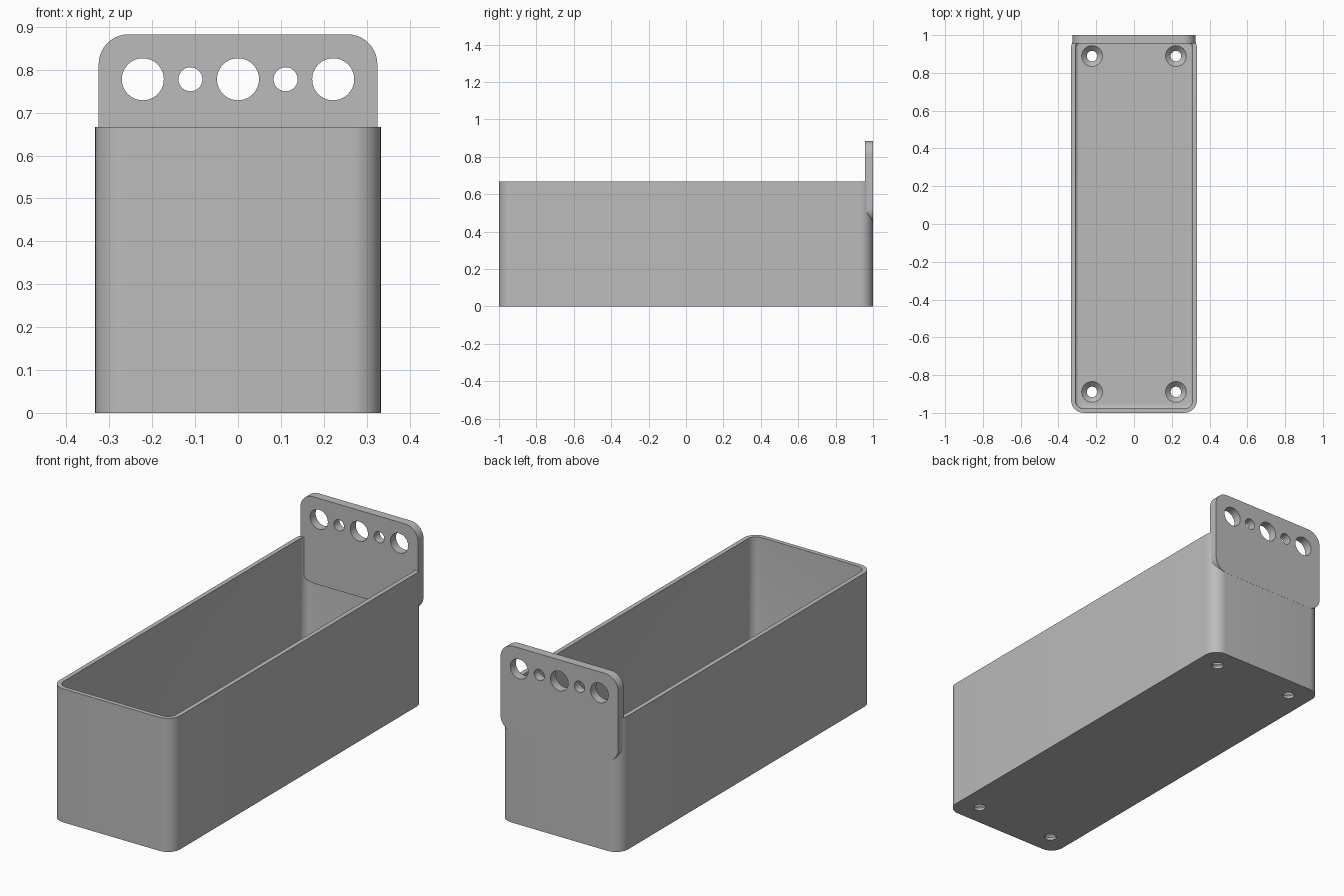
import bpy, bmesh, math

if "Cube" in bpy.data.objects:
    bpy.data.objects.remove(bpy.data.objects["Cube"])

grey = bpy.data.materials.new("plain grey")
grey.diffuse_color = (0.5, 0.5, 0.5, 1)
grey.use_nodes = True
grey.node_tree.nodes["Principled BSDF"].inputs["Base Color"].default_value = grey.diffuse_color


def rounded_rect(hx, hy, r, steps=10):
    """Counter-clockwise outline of a rounded rectangle."""
    pts = []
    for k, (sx, sy) in enumerate([(1, 1), (-1, 1), (-1, -1), (1, -1)]):
        for i in range(steps + 1):
            a = math.pi / 2 * (k + i / steps)
            pts.append((sx * (hx - r) + r * math.cos(a), sy * (hy - r) + r * math.sin(a)))
    return pts


def loft(name, rings):
    """Join successive closed rings of points and cap both ends."""
    bm = bmesh.new()
    loops = [[bm.verts.new(p) for p in ring] for ring in rings]
    for a, b in zip(loops, loops[1:]):
        for i in range(len(a)):
            j = (i + 1) % len(a)
            bm.faces.new((a[i], a[j], b[j], b[i]))
    bm.faces.new(loops[0][::-1])
    bm.faces.new(loops[-1])
    bmesh.ops.recalc_face_normals(bm, faces=bm.faces)
    me = bpy.data.meshes.new(name)
    bm.to_mesh(me)
    bm.free()
    ob = bpy.data.objects.new(name, me)
    bpy.context.collection.objects.link(ob)
    me.materials.append(grey)
    return ob


def circle(r, n=40):
    return [(r * math.cos(math.tau * i / n), r * math.sin(math.tau * i / n)) for i in range(n)]


def cut(target, cutters):
    for c in cutters:
        m = target.modifiers.new("hole", "BOOLEAN")
        m.operation, m.solver, m.object = "DIFFERENCE", "EXACT", c
    bpy.context.view_layer.objects.active = target
    for m in list(target.modifiers):
        bpy.ops.object.modifier_apply(modifier=m.name)
    for c in cutters:
        bpy.data.objects.remove(c)


def smooth(ob):
    bpy.ops.object.select_all(action="DESELECT")
    ob.select_set(True)
    bpy.context.view_layer.objects.active = ob
    bpy.ops.object.shade_smooth_by_angle(angle=math.radians(30))


# Open bin: outer wall, rim, inner wall, small fillet down to the floor
H, R, WALL, FLOOR, FIL = 0.667, 0.067, 0.022, 0.04, 0.018
section = [(0, 0), (0, H), (WALL, H)]
for i in range(6):
    a = math.pi / 2 * i / 5
    section.append((WALL + FIL * (1 - math.cos(a)), FLOOR + FIL * (1 - math.sin(a))))
box = loft("bin", [[(x, y, z) for x, y in rounded_rect(0.333 - d, 0.9995 - d, R - d)]
                   for d, z in section])

# Countersunk screw holes in the floor
screws = []
for sx in (-1, 1):
    for sy in (-1, 1):
        prof = [(0.028, -0.05), (0.028, FLOOR - 0.027), (0.055, FLOOR), (0.055, FLOOR + 0.02)]
        screws.append(loft("screw_cutter", [[(x + sx * 0.222, y + sy * 0.889, z)
                                             for x, y in circle(r)] for r, z in prof]))
cut(box, screws)
smooth(box)

# Rounded hanging plate at the back, with a row of five holes
plate = loft("hanging_plate", [[(x, y, z + 0.667) for x, z in rounded_rect(0.325, 0.216, 0.07)]
                               for y in (0.956, 1.0)])
holes = [loft("plate_cutter", [[(x + cx, y, z + 0.778) for x, z in circle(r)] for y in (0.9, 1.1)])
         for cx, r in [(-0.222, 0.049), (-0.111, 0.028), (0, 0.049), (0.111, 0.028), (0.222, 0.049)]]
cut(plate, holes)
smooth(plate)
